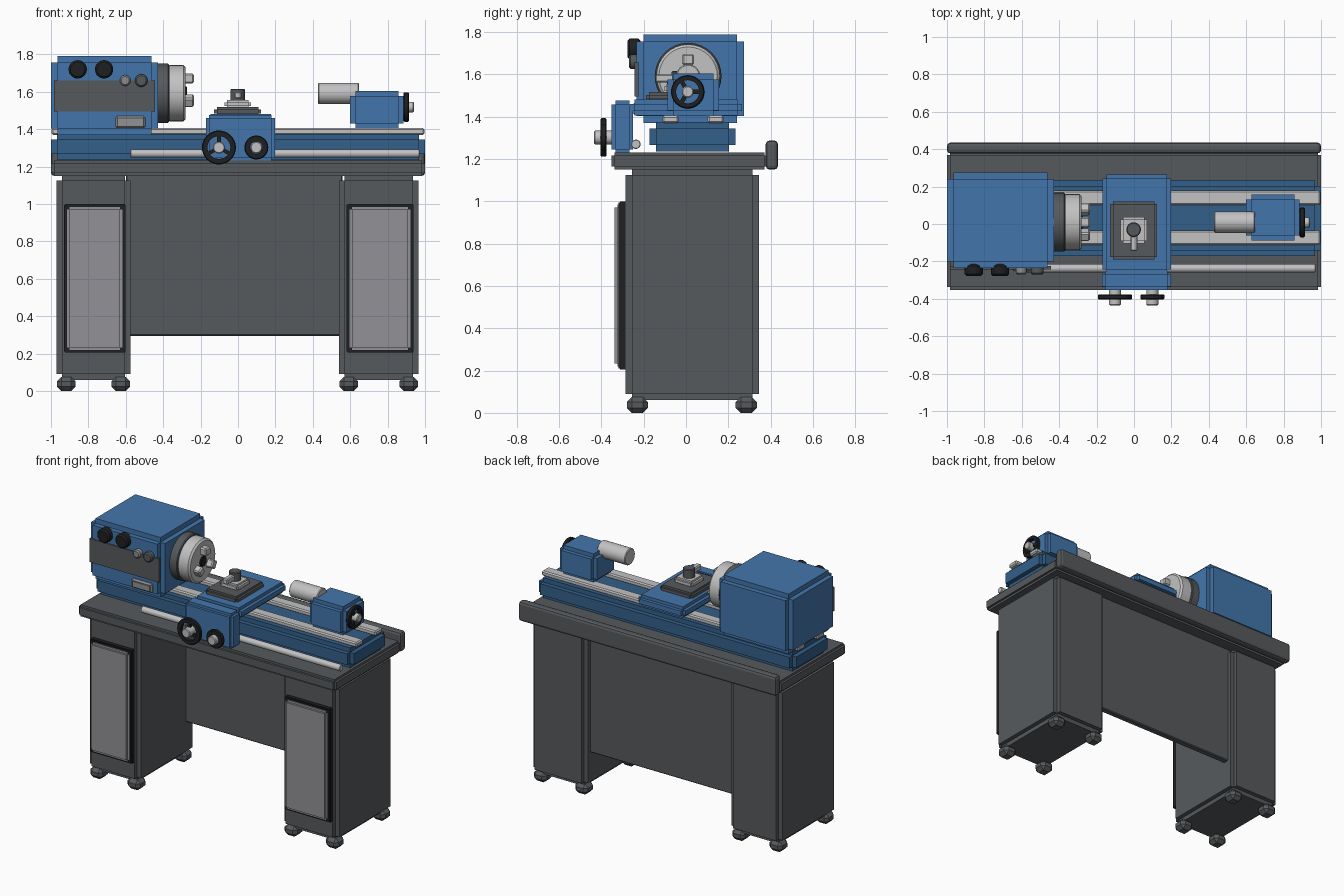
import bpy
import math
from mathutils import Matrix, Vector

cube = bpy.data.objects.get("Cube")
if cube:
    bpy.data.objects.remove(cube, do_unlink=True)


def material(name, r, g, b):
    m = bpy.data.materials.new(name)
    m.use_nodes = True
    m.diffuse_color = (r, g, b, 1)
    m.node_tree.nodes["Principled BSDF"].inputs["Base Color"].default_value = (r, g, b, 1)
    return m


BLUE = material("machine blue", 0.055, 0.18, 0.41)
DEEP = material("bed blue", 0.033, 0.115, 0.25)
DARK = material("cabinet grey", 0.094, 0.102, 0.108)
DOOR = material("door grey", 0.29, 0.29, 0.31)
STEEL = material("bright steel", 0.54, 0.54, 0.54)
DULL = material("dull steel", 0.27, 0.27, 0.28)
BLACK = material("black", 0.013, 0.014, 0.016)

AXIS = {"x": Matrix.Rotation(math.pi / 2, 3, "Y"),
        "y": Matrix.Rotation(math.pi / 2, 3, "X"),
        "z": Matrix.Identity(3)}


def make(name, verts, faces, mat):
    mesh = bpy.data.meshes.new(name)
    mesh.from_pydata(verts, [], faces)
    mesh.materials.append(mat)
    obj = bpy.data.objects.new(name, mesh)
    bpy.context.collection.objects.link(obj)
    return obj


def box_data(lo, hi):
    verts = [(x, y, z) for x in (lo[0], hi[0]) for y in (lo[1], hi[1]) for z in (lo[2], hi[2])]
    faces = [(0, 1, 3, 2), (4, 6, 7, 5), (0, 4, 5, 1), (2, 3, 7, 6), (0, 2, 6, 4), (1, 5, 7, 3)]
    return verts, faces


def box(name, xs, ys, zs, mat, bevel=0, segments=1):
    lo, hi = zip(xs, ys, zs)
    obj = make(name, *box_data(lo, hi), mat)
    if bevel:
        mod = obj.modifiers.new("bevel", "BEVEL")
        mod.width = bevel
        mod.segments = segments
    return obj


def stepped_box(name, xs, ys, zs, mat, step):
    """Box with every edge rebated: three interlocking blocks."""
    verts, faces = [], []
    for axis in range(3):
        lo = [r[0] + (0 if i == axis else step) for i, r in enumerate((xs, ys, zs))]
        hi = [r[1] - (0 if i == axis else step) for i, r in enumerate((xs, ys, zs))]
        v, f = box_data(lo, hi)
        faces += [tuple(k + len(verts) for k in face) for face in f]
        verts += v
    return make(name, verts, faces, mat)


def smooth(obj):
    bpy.ops.object.select_all(action="DESELECT")
    obj.select_set(True)
    bpy.context.view_layer.objects.active = obj
    bpy.ops.object.shade_smooth_by_angle(angle=math.radians(35))
    return obj


def lathe(name, centre, axis, profile, mat, sides=32, closed=False):
    """Spin (radius, offset) points round an axis."""
    verts, faces, n = [], [], len(profile)
    for i in range(sides):
        a = math.tau * i / sides
        for r, h in profile:
            p = AXIS[axis] @ Vector((r * math.cos(a), r * math.sin(a), h))
            verts.append(p + Vector(centre))
    for i in range(sides):
        j = (i + 1) % sides
        for k in range(n if closed else n - 1):
            m = (k + 1) % n
            faces.append((i * n + k, j * n + k, j * n + m, i * n + m))
    if not closed:
        faces.append(tuple(i * n for i in reversed(range(sides))))
        faces.append(tuple(i * n + n - 1 for i in range(sides)))
    return smooth(make(name, verts, faces, mat))


def rod(name, centre, axis, radius, length, mat, chamfer=0.005):
    """Chamfered cylinder starting at centre; the y axis points to the front."""
    return lathe(name, centre, axis, [(radius - chamfer, 0), (radius, chamfer),
                 (radius, length - chamfer), (radius - chamfer, length)], mat)


def handwheel(name, centre, axis, radius, rim, hub, length):
    """Black spoked wheel on a bright shaft."""
    t = 0.014
    c = Vector(centre)
    along = AXIS[axis] @ Vector((0, 0, 1))
    mid = c + along * (length * 0.5)
    inner = radius - rim
    lathe(name + "_rim", mid, axis, [(inner, -t), (radius - 0.005, -t), (radius, -t + 0.005),
          (radius, t - 0.005), (radius - 0.005, t), (inner, t)], BLACK, closed=True)
    rod(name + "_hub", c, axis, hub, length, STEEL)
    for i in range(3):
        spoke = box(f"{name}_spoke_{i + 1}", (0, inner + 0.008), (-0.01, 0.01), (-0.01, 0.01), BLACK)
        turn = AXIS[axis] @ Matrix.Rotation(math.radians(90 + 120 * i), 3, "Z")
        spoke.matrix_world = Matrix.Translation(mid) @ turn.to_4x4()


# Cabinets with doors and feet
for side, x0, x1 in (("right", -0.97, -0.575), ("left", 0.54, 0.965)):
    stepped_box(side + "_cabinet", (x0, x1), (-0.285, 0.345), (0.06, 1.155), DARK, 0.03)
    d0, d1 = x0 + 0.04, x1 - 0.027
    stepped_box(side + "_door_frame", (d0, d1), (-0.318, -0.28), (0.205, 1.0), BLACK, 0.006)
    stepped_box(side + "_door", (d0 + 0.016, d1 - 0.016), (-0.337, -0.3), (0.22, 0.985), DOOR, 0.014)
    for fx in (x0 + 0.052, x1 - 0.052):
        for end, fy in (("front", -0.23), ("back", 0.285)):
            box(f"{side}_{end}_foot", (fx - 0.05, fx + 0.05), (fy - 0.05, fy + 0.05),
                (0, 0.075), DARK, 0.024)

# Back panel and chip tray
box("back_panel", (-0.6, 0.56), (0.245, 0.29), (0.295, 1.155), DARK, 0.006)
stepped_box("tray", (-1, 1), (-0.353, 0.385), (1.15, 1.232), DARK, 0.015)
box("tray_back_lip", (-1, 1), (0.377, 0.435), (1.15, 1.288), DARK, 0.018, 2)

# Bed, ways and feed rod
stepped_box("bed", (-1, 1), (-0.172, 0.235), (1.235, 1.375), DEEP, 0.031)
for name, y in (("front_way", -0.073), ("back_way", 0.14)):
    box(name, (-0.998, 0.998), (y - 0.038, y + 0.038), (1.37, 1.405), STEEL, 0.008)
rod("feed_rod", (-0.575, -0.237, 1.27), "x", 0.022, 1.545, STEEL, 0.003)

# Headstock and its controls
stepped_box("headstock", (-1, -0.428), (-0.235, 0.275), (1.37, 1.79), BLUE, 0.034)
box("control_panel", (-0.985, -0.445), (-0.243, -0.225), (1.495, 1.66), DARK)
box("name_plate", (-0.655, -0.495), (-0.25, -0.195), (1.405, 1.47), DULL, 0.01)
box("name_plate_face", (-0.64, -0.51), (-0.254, -0.248), (1.42, 1.455), DOOR)
for i, x in enumerate((-0.857, -0.716)):
    rod(f"speed_knob_{i + 1}", (x, -0.215, 1.72), "y", 0.049, 0.062, BLACK, 0.01)
rod("feed_knob", (-0.603, -0.215, 1.66), "y", 0.029, 0.055, DULL, 0.008)
rod("clutch_knob", (-0.517, -0.215, 1.66), "y", 0.034, 0.055, DARK, 0.008)

# Chuck with three jaws
CY, CZ = 0.01, 1.592
rod("chuck_backplate", (-0.44, CY, CZ), "x", 0.158, 0.07, DARK)
rod("chuck_body", (-0.378, CY, CZ), "x", 0.15, 0.098, STEEL, 0.012)
rod("chuck_bore", (-0.31, CY, CZ), "x", 0.036, 0.037, BLACK, 0.003)
for i in range(3):
    jaw = box(f"chuck_jaw_{i + 1}", (-0.3, -0.236), (-0.028, 0.028), (0.052, 0.105), STEEL, 0.008)
    jaw.matrix_world = (Matrix.Translation((0, CY, CZ))
                        @ Matrix.Rotation(math.radians(120 * i), 4, "X"))

# Carriage: saddle, apron and wheels
stepped_box("saddle", (-0.168, 0.198), (-0.265, 0.265), (1.405, 1.482), BLUE, 0.022)
stepped_box("apron", (-0.172, 0.198), (-0.352, -0.25), (1.228, 1.477), BLUE, 0.018)
handwheel("carriage_wheel", (-0.102, -0.345, 1.302), "y", 0.091, 0.03, 0.032, 0.09)
handwheel("cross_feed_wheel", (0.098, -0.345, 1.302), "y", 0.064, 0.03, 0.032, 0.09)

# Compound slide and tool post
stepped_box("compound_slide", (-0.127, 0.124), (-0.19, 0.12), (1.47, 1.518), DARK, 0.014)
stepped_box("tool_post_base", (-0.073, 0.07), (-0.105, 0.038), (1.51, 1.556), STEEL, 0.013)
rod("tool_post", (-0.002, -0.03, 1.55), "z", 0.039, 0.066, DARK)
box("cutting_tool", (-0.02, 0.018), (-0.145, -0.05), (1.562, 1.6), STEEL, 0.006)

# Tailstock, quill and wheel
stepped_box("tailstock", (0.6, 0.886), (-0.088, 0.157), (1.403, 1.604), BLUE, 0.027)
rod("quill", (0.427, CY, 1.591), "x", 0.057, 0.22, STEEL)
handwheel("tailstock_wheel", (0.86, 0.008, 1.518), "x", 0.079, 0.024, 0.028, 0.08)
